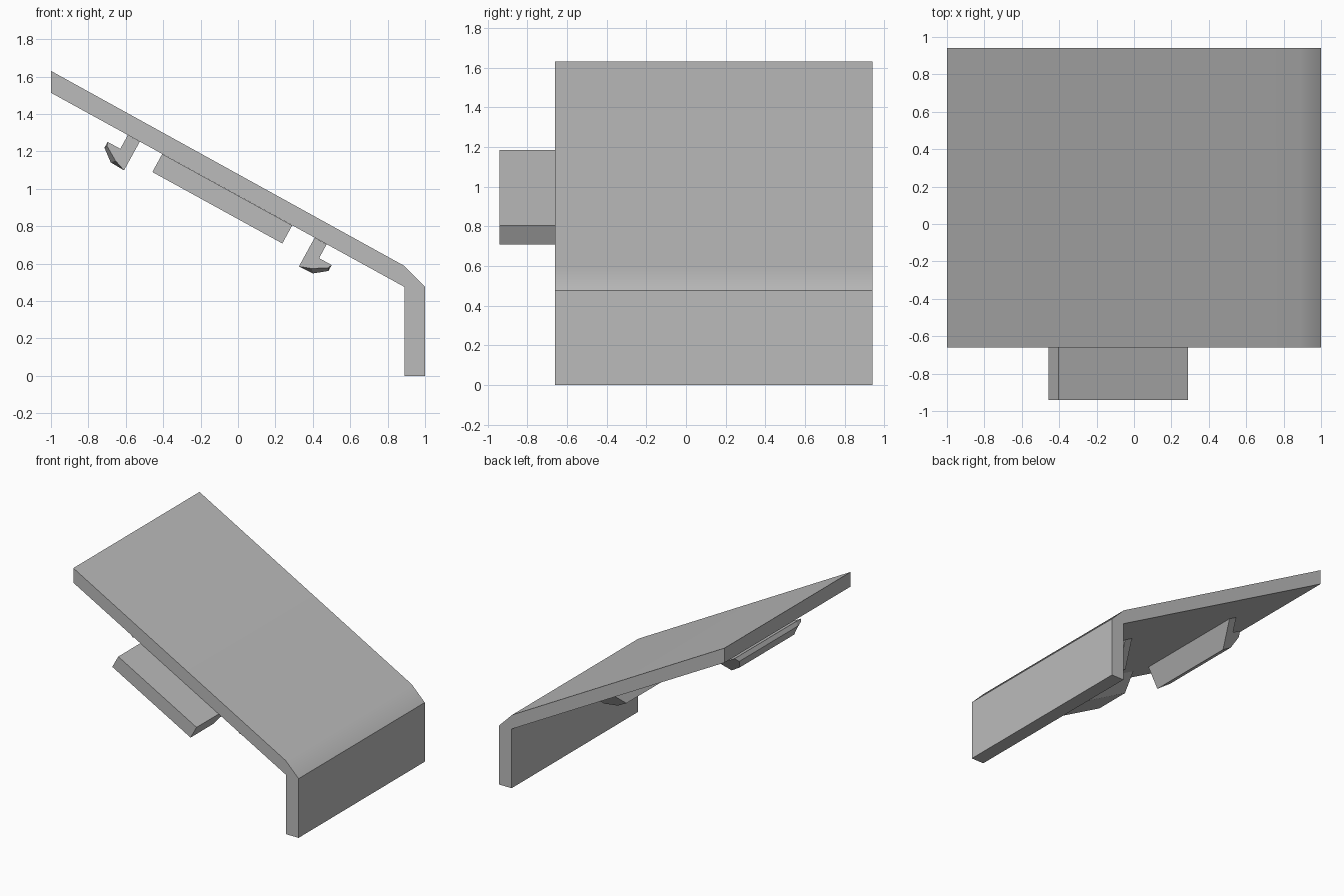
import bpy, bmesh, math
from mathutils import Vector

old = bpy.data.objects.get("Cube")
if old:
    bpy.data.objects.remove(old, do_unlink=True)

grey = bpy.data.materials.new("plain grey")
grey.use_nodes = True
grey.diffuse_color = (0.5, 0.5, 0.5, 1)
grey.node_tree.nodes["Principled BSDF"].inputs["Base Color"].default_value = (0.5, 0.5, 0.5, 1)

# Frame of the sloping underside: distance along the slope and depth below it
START = Vector((-1, 0, 1.513))
ALONG = Vector((math.cos(math.radians(28.8)), 0, -math.sin(math.radians(28.8))))
BELOW = Vector((ALONG.z, 0, -ALONG.x))


def under(s, depth, y):
    return START + ALONG * s + BELOW * depth + Vector((0, y, 0))


def loft(name, sections):
    """Join matching outlines into a closed solid."""
    bm = bmesh.new()
    rings = [[bm.verts.new(p) for p in sec] for sec in sections]
    n = len(rings[0])
    for a, b in zip(rings, rings[1:]):
        for i in range(n):
            j = (i + 1) % n
            bm.faces.new((a[i], a[j], b[j], b[i]))
    bm.faces.new(rings[0])
    bm.faces.new(rings[-1])
    bmesh.ops.recalc_face_normals(bm, faces=bm.faces)
    mesh = bpy.data.meshes.new(name)
    bm.to_mesh(mesh)
    bm.free()
    mesh.materials.append(grey)
    obj = bpy.data.objects.new(name, mesh)
    bpy.context.collection.objects.link(obj)
    return obj


# Bent cover: sloping panel, bevelled bend and upright wall
outline = [(-1, 1.63), (0.885, 0.59), (1, 0.475), (1, 0),
           (0.89, 0), (0.89, 0.475), (-1, 1.513)]
cover = loft("bent_cover", [[(x, y, z) for x, z in outline] for y in (-0.66, 0.94)])
cover.data.shade_smooth()
cover.data.set_sharp_from_angle(angle=math.radians(30))
cover.modifiers.new("even shading", "WEIGHTED_NORMAL").keep_sharp = True

# Front tab, its inner end sloping back up to the panel
tab = [(0.679, 0), (1.472, 0), (1.472, 0.11), (0.679, 0.11)]
loft("front_tab", [[under(s, d, -0.94) for s, d in tab],
                   [under(s, d, -0.49 - 1.45 * d) for s, d in tab]])

# Pair of mirrored snap hooks with a slanted rear end and eased front corners
hook = [(0, 0), (0, 0.175), (0.083, 0.172), (0.15, 0.12),
        (0.15, 0.084), (0.073, 0.084), (0.073, 0)]
eased = hook[:2] + [(0.065, 0.152), (0.142, 0.105)] + hook[4:]
for name, base, side in (("right_hook", 0.542, -1), ("left_hook", 1.609, 1)):
    loft(name, [[under(base + side * s, d, -0.46) for s, d in eased],
                [under(base + side * s, d, -0.40) for s, d in hook],
                [under(base + side * s, d, 0.465 - d) for s, d in hook]])
